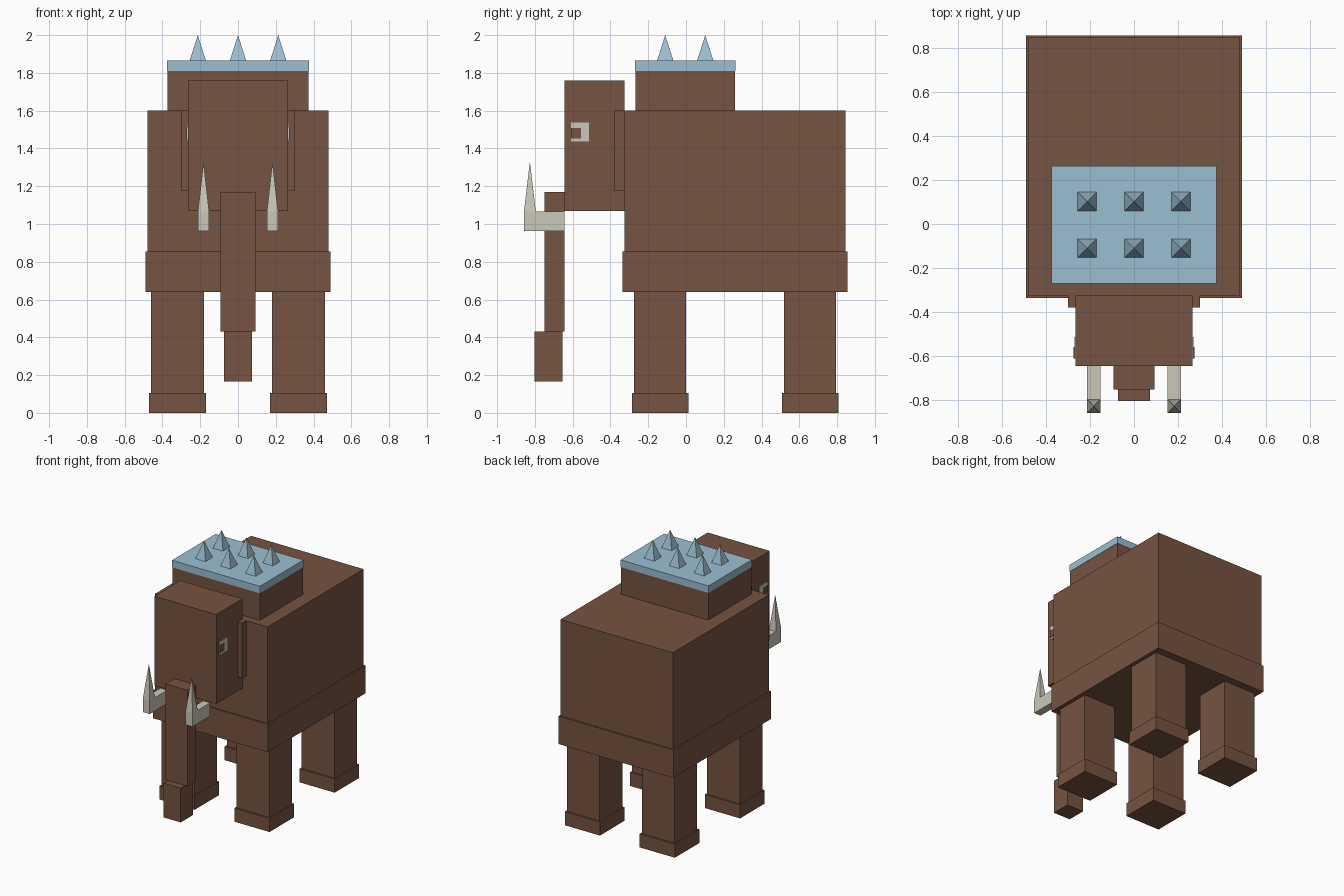
import bpy, bmesh

if "Cube" in bpy.data.objects:
    bpy.data.objects.remove(bpy.data.objects["Cube"])


def material(name, rgb):
    m = bpy.data.materials.new(name)
    m.diffuse_color = (*rgb, 1)
    m.use_nodes = True
    m.node_tree.nodes["Principled BSDF"].inputs["Base Color"].default_value = m.diffuse_color
    return m


BROWN = material("brown hide", (0.18, 0.087, 0.053))
BLUE = material("ice blue", (0.33, 0.52, 0.64))
IVORY = material("ivory", (0.60, 0.58, 0.49))


def finish(name, bm, mat):
    bmesh.ops.recalc_face_normals(bm, faces=bm.faces)
    mesh = bpy.data.meshes.new(name)
    bm.to_mesh(mesh)
    bm.free()
    mesh.materials.append(mat)
    obj = bpy.data.objects.new(name, mesh)
    bpy.context.collection.objects.link(obj)
    return obj


def box(name, x, y, z, mat=BROWN):
    """Box from (min, max) ranges on each axis."""
    bm = bmesh.new()
    bmesh.ops.create_cube(bm, size=1)
    for v in bm.verts:
        v.co = [r[0] if c < 0 else r[1] for c, r in zip(v.co, (x, y, z))]
    return finish(name, bm, mat)


def spike(name, x, y, z, mat):
    """Four-sided pyramid standing on the rectangle x, y."""
    bm = bmesh.new()
    base = [bm.verts.new((a, b, z[0])) for a, b in
            ((x[0], y[0]), (x[1], y[0]), (x[1], y[1]), (x[0], y[1]))]
    tip = bm.verts.new((sum(x) / 2, sum(y) / 2, z[1]))
    bm.faces.new(base)
    for i in range(4):
        bm.faces.new((base[i], base[(i + 1) % 4], tip))
    return finish(name, bm, mat)


def side(s, a, b):
    """Range a..b on the right (s=1) or mirrored to the left (s=-1)."""
    return tuple(sorted((s * a, s * b)))


# Body with wider belly band
box("body", (-0.48, 0.48), (-0.325, 0.845), (0.65, 1.6))
box("belly_band", (-0.49, 0.49), (-0.335, 0.855), (0.64, 0.855))

# Hump, ice slab and spikes
box("hump", (-0.373, 0.373), (-0.267, 0.26), (1.6, 1.81))
box("ice_slab", (-0.375, 0.375), (-0.269, 0.262), (1.81, 1.865), BLUE)
for cx in (-0.213, 0, 0.213):
    for cy in (-0.11, 0.102):
        spike("ice_spike", (cx - 0.043, cx + 0.043), (cy - 0.043, cy + 0.043),
              (1.865, 2.0), BLUE)

# Head and trunk
box("head", (-0.265, 0.265), (-0.643, -0.325), (1.07, 1.76))
box("trunk", (-0.093, 0.093), (-0.75, -0.643), (0.43, 1.17))
box("trunk_tip", (-0.073, 0.073), (-0.803, -0.655), (0.165, 0.43))

for s, label in ((1, "right"), (-1, "left")):
    # Ears, eyes and pupils
    box(label + "_ear", side(s, 0.262, 0.30), (-0.378, -0.325), (1.175, 1.603))
    box(label + "_eye", side(s, 0.265, 0.270), (-0.61, -0.513), (1.437, 1.537), IVORY)
    box(label + "_pupil", side(s, 0.268, 0.275), (-0.61, -0.557), (1.452, 1.508))
    # Tusks turning upward
    box(label + "_tusk", side(s, 0.153, 0.212), (-0.858, -0.643), (0.962, 1.065), IVORY)
    spike(label + "_tusk_point", side(s, 0.153, 0.212), (-0.858, -0.795),
          (1.065, 1.33), IVORY)
    # Legs and feet
    for place, y0 in (("front", -0.275), ("back", 0.52)):
        box(f"{place}_{label}_leg", side(s, 0.18, 0.46), (y0, y0 + 0.275), (0.105, 0.64))
        box(f"{place}_{label}_foot", side(s, 0.17, 0.47), (y0 - 0.012, y0 + 0.287), (0, 0.105))
